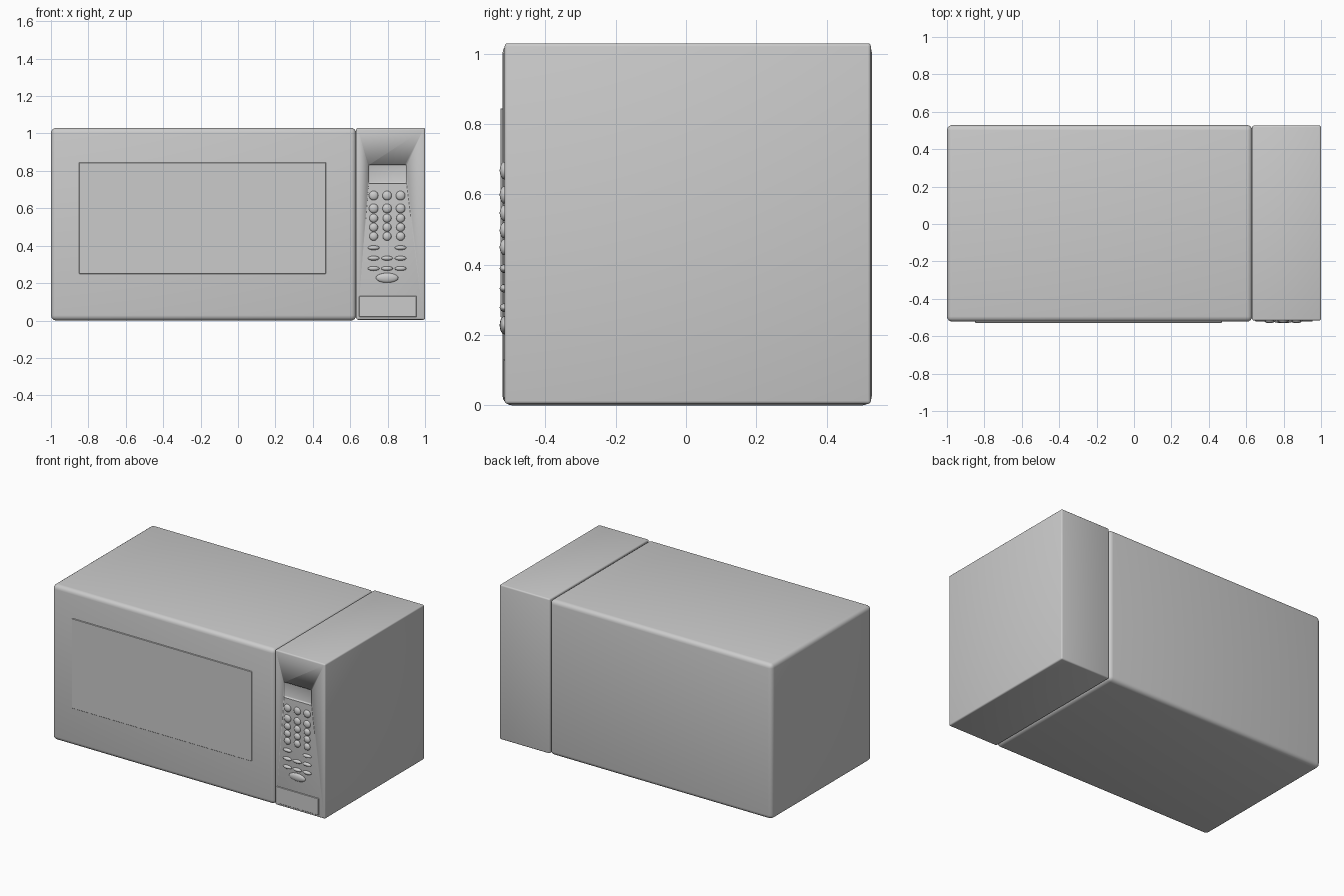
import bpy, math
from mathutils import Matrix

if "Cube" in bpy.data.objects:
    bpy.data.objects.remove(bpy.data.objects["Cube"])


def box(name, lo, hi, bevel=0.0, segments=3):
    """Bevelled box between two opposite corners."""
    bpy.ops.mesh.primitive_cube_add(size=1)
    ob = bpy.context.object
    ob.name = name
    size = [b - a for a, b in zip(lo, hi)]
    mid = [(a + b) / 2 for a, b in zip(lo, hi)]
    ob.data.transform(Matrix.Translation(mid) @ Matrix.Diagonal((*size, 1)))
    if bevel:
        mod = ob.modifiers.new("Bevel", 'BEVEL')
        mod.width = bevel
        mod.segments = segments
        bpy.ops.object.modifier_apply(modifier=mod.name)
    bpy.ops.object.shade_smooth_by_angle(angle=math.radians(35))
    return ob


def button(name, x, z, half_w, half_h, depth=0.014):
    """Flattened dome sunk halfway into the control panel."""
    bpy.ops.mesh.primitive_uv_sphere_add(segments=24, ring_count=12, radius=1)
    ob = bpy.context.object
    ob.name = name
    ob.data.transform(Matrix.Diagonal((half_w, depth, half_h, 1)))
    ob.location = (x, FRONT, z)
    bpy.ops.object.shade_smooth()
    return ob


FRONT = -0.516  # front plane of the control panel

# Oven body with rounded edges
box("oven_body", (-1, -0.522, 0), (0.632, 0.529, 1.03), 0.028, 4)

# Window plate, barely proud of the door
box("door_window", (-0.85, -0.528, 0.25), (0.47, -0.51, 0.845), 0.002, 1)

# Control panel block
panel = box("control_panel", (0.632, FRONT, 0.004), (1, 0.526, 1.03), 0.009, 3)

# Display recess cut into the panel
cutter = box("display_cutter", (0.697, -0.54, 0.732), (0.901, FRONT + 0.012, 0.834), 0.008, 3)
cutter.hide_render = True
cutter.hide_set(True)
cut = panel.modifiers.new("DisplayRecess", 'BOOLEAN')
cut.operation = 'DIFFERENCE'
cut.object = cutter
cut.solver = 'EXACT'

# Door release plate at the foot of the panel
box("door_release", (0.648, -0.521, 0.02), (0.955, -0.505, 0.13), 0.002, 1)

# Keypad: round keys, then oval keys
columns = (0.725, 0.797, 0.869)
for r, (z, radius) in enumerate([(0.668, 0.025), (0.599, 0.025), (0.547, 0.023),
                                 (0.498, 0.023), (0.450, 0.023)]):
    for c, x in enumerate(columns):
        button(f"round_key_{r}_{c}", x, z, radius, radius)
for r, z in enumerate((0.389, 0.333, 0.278)):
    for c, x in enumerate(columns):
        if r == 0 and c == 1:
            continue
        button(f"oval_key_{r}_{c}", x, z, 0.031, 0.012)

# Large start key
button("start_key", 0.797, 0.228, 0.06, 0.026)
